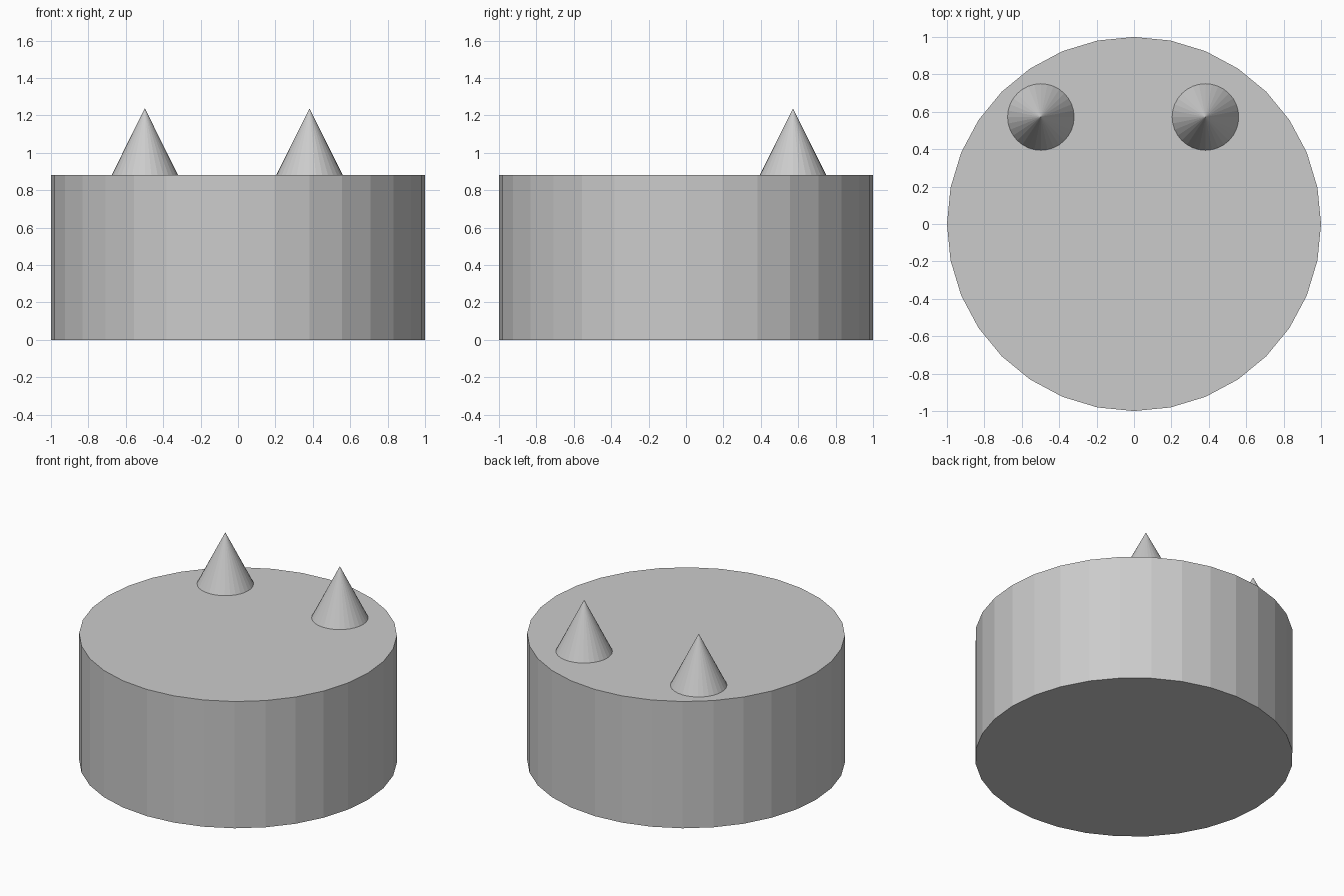
import bpy

if "Cube" in bpy.data.objects:
    bpy.data.objects.remove(bpy.data.objects["Cube"])

BODY_HEIGHT = 0.88
SPIKE_RADIUS = 0.178
SPIKE_HEIGHT = 0.357

# Round drum body, flat-faced
bpy.ops.mesh.primitive_cylinder_add(vertices=32, radius=1.0, depth=BODY_HEIGHT,
                                    location=(0, 0, BODY_HEIGHT / 2))
bpy.context.object.name = "drum_body"


def add_spike(name, x, y):
    """Cone standing on the drum's top face."""
    bpy.ops.mesh.primitive_cone_add(vertices=32, radius1=SPIKE_RADIUS, radius2=0,
                                    depth=SPIKE_HEIGHT,
                                    location=(x, y, BODY_HEIGHT + SPIKE_HEIGHT / 2))
    bpy.context.object.name = name


# Two pointed spikes near the back edge
for name, x in (("left_spike", -0.498), ("right_spike", 0.382)):
    add_spike(name, x, 0.572)
